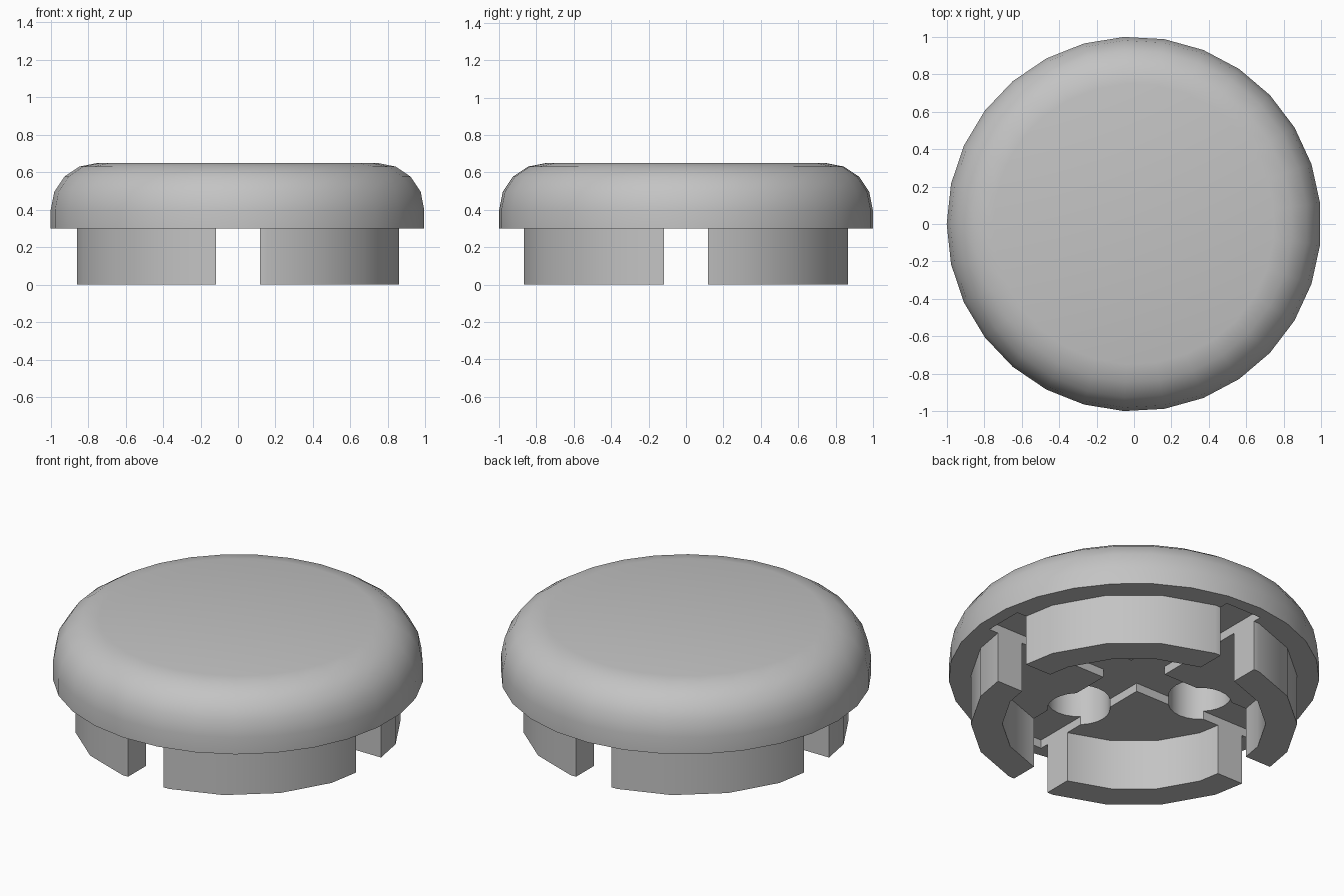
import bpy, bmesh
from math import pi, sin, cos, radians
from mathutils import Matrix, Vector

if "Cube" in bpy.data.objects:
    bpy.data.objects.remove(bpy.data.objects["Cube"])

GREY = (0.55, 0.55, 0.55, 1)
grey = bpy.data.materials.new("light_grey")
grey.use_nodes = True
grey.diffuse_color = GREY
grey.node_tree.nodes["Principled BSDF"].inputs["Base Color"].default_value = GREY


def make_object(name, bm):
    bmesh.ops.recalc_face_normals(bm, faces=bm.faces)
    mesh = bpy.data.meshes.new(name)
    bm.to_mesh(mesh)
    bm.free()
    mesh.materials.append(grey)
    obj = bpy.data.objects.new(name, mesh)
    bpy.context.collection.objects.link(obj)
    return obj


def lathe(name, profile, sides, closed=False):
    """Spin (radius, height) points round z; an open profile gets flat end caps."""
    bm = bmesh.new()
    rings = []
    for r, z in profile:
        angles = [pi + 2 * pi * i / sides for i in range(sides)]
        rings.append([bm.verts.new((r * cos(a), r * sin(a), z)) for a in angles])
    pairs = list(zip(rings, rings[1:]))
    if closed:
        pairs.append((rings[-1], rings[0]))
    else:
        bm.faces.new(rings[0])
        bm.faces.new(rings[-1])
    for low, high in pairs:
        for i in range(sides):
            j = (i + 1) % sides
            bm.faces.new((low[i], low[j], high[j], high[i]))
    return make_object(name, bm)


def box(name, size, centre):
    bm = bmesh.new()
    bmesh.ops.create_cube(bm, size=1, matrix=Matrix.Translation(centre) @ Matrix.Diagonal((*size, 1)))
    return make_object(name, bm)


def cut(target, cutters):
    bpy.context.view_layer.objects.active = target
    for cutter in cutters:
        mod = target.modifiers.new("cut", "BOOLEAN")
        mod.operation = "DIFFERENCE"
        mod.solver = "EXACT"
        mod.object = cutter
        bpy.ops.object.modifier_apply(modifier=mod.name)


# Domed cap with a rounded upper edge
rim, base, top, round_r = 1.0, 0.30, 0.65, 0.25
profile = [(rim, base)]
for i in range(5):
    a = radians(22.5 * i)
    profile.append((rim - round_r + round_r * cos(a), top - round_r + round_r * sin(a)))
cap = lathe("cap", profile, 29)

# Skirt under the cap
skirt = lathe("skirt", [(0.88, 0), (0.88, 0.31), (0.71, 0.31), (0.71, 0)], 18, closed=True)

# Crossed slots split the skirt and leave a shallow groove in the cap
slots = [box("slot_cutter_x", (1.84, 0.235, 0.45), (0, 0, 0.125)),
         box("slot_cutter_y", (0.235, 1.84, 0.45), (0, 0, 0.125))]
cut(skirt, slots)

# Four round pockets along the grooves
pockets = []
for i in range(4):
    pocket = lathe("pocket_cutter", [(0.17, 0.2), (0.17, 0.55)], 24)
    pocket.data.transform(Matrix.Translation(Matrix.Rotation(i * pi / 2, 3, "Z") @ Vector((0.465, 0, 0))))
    pockets.append(pocket)
cut(cap, slots + pockets)

for cutter in slots + pockets:
    bpy.data.objects.remove(cutter)

# Smooth shading with sharp corners kept
bpy.ops.object.select_all(action="DESELECT")
for obj in (cap, skirt):
    obj.select_set(True)
bpy.context.view_layer.objects.active = cap
bpy.ops.object.shade_smooth_by_angle(angle=radians(30))
